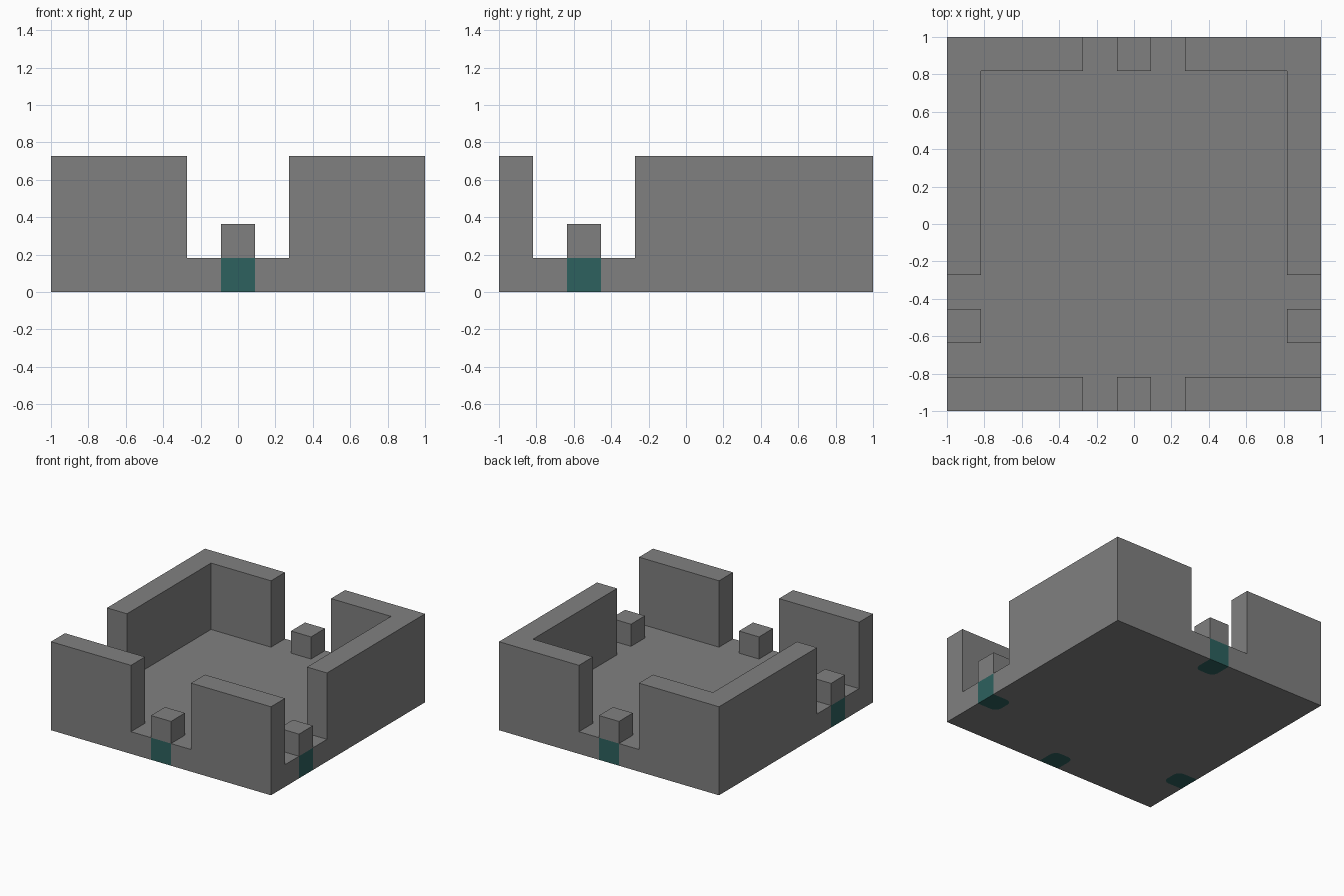
import bpy
import bmesh
from math import cos, sin, pi
from mathutils import Matrix, Vector

if "Cube" in bpy.data.objects:
    bpy.data.objects.remove(bpy.data.objects["Cube"], do_unlink=True)

U = 2 / 11          # wall thickness, the module for every size
SLAB, POST, WALL = U, 2 * U, 4 * U


def material(name, rgb):
    mat = bpy.data.materials.new(name)
    mat.use_nodes = True
    color = (*rgb, 1)
    mat.diffuse_color = color
    mat.node_tree.nodes["Principled BSDF"].inputs["Base Color"].default_value = color
    return mat


grey = material("stone grey", (0.216, 0.216, 0.216))
teal = material("dark teal", (0.026, 0.12, 0.112))


def prism(name, outline, low, high, mat):
    """Extrude a counter-clockwise outline from low to high."""
    bm = bmesh.new()
    face = bm.faces.new([bm.verts.new((x, y, low)) for x, y in outline])
    top = bmesh.ops.extrude_face_region(bm, geom=[face], use_keep_orig=True)
    verts = [v for v in top["geom"] if isinstance(v, bmesh.types.BMVert)]
    bmesh.ops.translate(bm, verts=verts, vec=(0, 0, high - low))
    bmesh.ops.recalc_face_normals(bm, faces=bm.faces)
    mesh = bpy.data.meshes.new(name)
    bm.to_mesh(mesh)
    bm.free()
    mesh.materials.append(mat)
    obj = bpy.data.objects.new(name, mesh)
    bpy.context.collection.objects.link(obj)
    return obj


def rect(x0, x1, y0, y1):
    return [(x0, y0), (x1, y0), (x1, y1), (x0, y1)]


def mirror_x(outline):
    return [(-x, y) for x, y in reversed(outline)]


def place(points, x, y, angle):
    turn = Matrix.Rotation(angle, 2)
    return [tuple(turn @ Vector(p) + Vector((x, y))) for p in points]


# Socket outline: straight at the edge, rounded at its two inner corners
H, R = U / 2, 0.3 * U
arc = [(R * cos(a), R * sin(a)) for a in (i * pi / 8 for i in range(5))]
right_half = [(H, 0)] + [(H - R + x, U - R + y) for x, y in arc]
socket = [(-x, y) for x, y in right_half] + right_half[::-1]

# Floor slab with four sockets, and the coloured inlays and posts in them
sides = [("front", 0, -1, 0), ("left", 1, -3 * U, pi / 2),
         ("back", 0, 1, pi), ("right", -1, -3 * U, 3 * pi / 2)]
corners = [(1, -1), (1, 1), (-1, 1), (-1, -1)]
floor_outline = []
for (side, x, y, angle), corner in zip(sides, corners):
    notch = place(socket, x, y, angle)
    floor_outline += notch + [corner]
    prism(side + "_inlay", notch[::-1], 0, SLAB, teal)
    prism(side + "_post", place(rect(-H, H, 0, U), x, y, angle), SLAB, POST, grey)
prism("floor", floor_outline, 0, SLAB, grey)

# Walls: short ones at the front, L-shaped ones round the back corners
gap, inner = 1.5 * U, 1 - U
front_wall = rect(gap, 1, -1, -inner)
back_wall = [(inner, -gap), (1, -gap), (1, 1), (gap, 1), (gap, inner), (inner, inner)]
for name, outline in (("front", front_wall), ("back", back_wall)):
    prism(name + "_left_wall", outline, SLAB, WALL, grey)
    prism(name + "_right_wall", mirror_x(outline), SLAB, WALL, grey)
